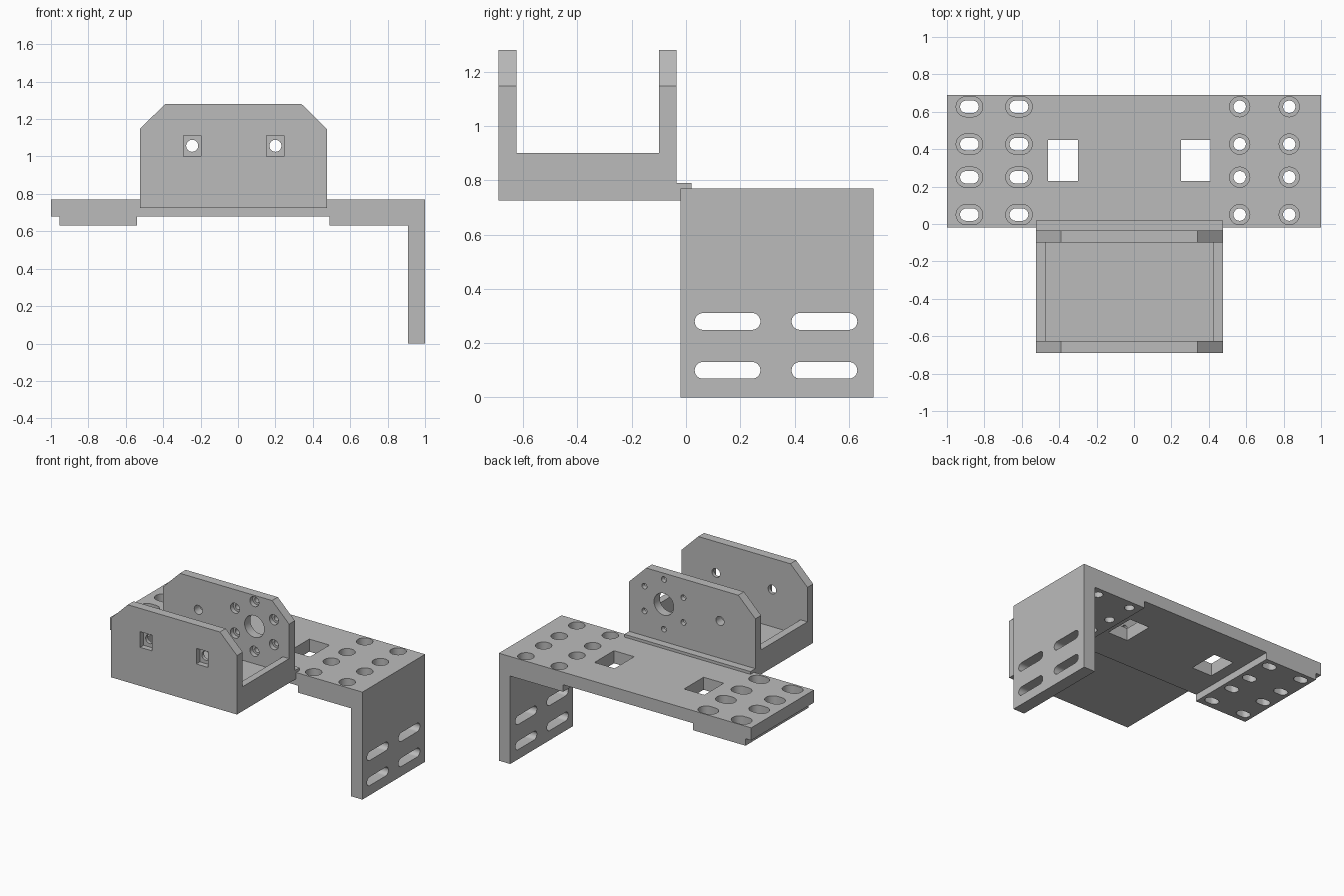
import bpy
import bmesh
import math

cube = bpy.data.objects.get("Cube")
if cube:
    bpy.data.objects.remove(cube, do_unlink=True)

grey = bpy.data.materials.new("plain grey")
grey.use_nodes = True
grey.diffuse_color = (0.5, 0.5, 0.5, 1)
grey.node_tree.nodes["Principled BSDF"].inputs["Base Color"].default_value = (0.5, 0.5, 0.5, 1)


def rect(u0, u1, v0, v1):
    return [(u0, v0), (u1, v0), (u1, v1), (u0, v1)]


def slot(u, v, r, half=0.0, steps=16):
    """Outline of a circle, or of a round-ended slot when half > 0."""
    points = []
    for side, start in ((1, -math.pi / 2), (-1, math.pi / 2)):
        count = steps + 1 if half else steps
        for i in range(count):
            a = start + math.pi * i / steps
            points.append((u + side * half + r * math.cos(a), v + r * math.sin(a)))
    return points


def prisms(name, axis, start, end, outlines):
    """One object holding every outline extruded along the axis."""
    place = {"x": lambda u, v, w: (w, u, v),
             "y": lambda u, v, w: (u, w, v),
             "z": lambda u, v, w: (u, v, w)}[axis]
    bm = bmesh.new()
    for outline in outlines:
        low = [bm.verts.new(place(u, v, start)) for u, v in outline]
        high = [bm.verts.new(place(u, v, end)) for u, v in outline]
        bm.faces.new(low)
        bm.faces.new(high)
        for i in range(len(low)):
            j = (i + 1) % len(low)
            bm.faces.new((low[i], low[j], high[j], high[i]))
    bmesh.ops.recalc_face_normals(bm, faces=bm.faces)
    mesh = bpy.data.meshes.new(name)
    bm.to_mesh(mesh)
    bm.free()
    mesh.materials.append(grey)
    obj = bpy.data.objects.new(name, mesh)
    bpy.context.collection.objects.link(obj)
    return obj


def cut(target, axis, start, end, outlines):
    """Remove the extruded outlines from the target."""
    cutter = prisms("cutter", axis, start, end, outlines)
    cutter.hide_render = True
    mod = target.modifiers.new("cut", "BOOLEAN")
    mod.operation = "DIFFERENCE"
    mod.solver = "EXACT"
    mod.object = cutter
    bpy.context.view_layer.objects.active = target
    bpy.ops.object.modifier_apply(modifier=mod.name)
    bpy.data.objects.remove(cutter, do_unlink=True)


# Mounting plate with thick end pads and a side flange
plate = prisms("mounting_plate", "y", -0.02, 0.69, [[
    (-1, 0.77), (-1, 0.68), (-0.955, 0.68), (-0.955, 0.63), (-0.54, 0.63), (-0.54, 0.68),
    (0.49, 0.68), (0.49, 0.63), (0.91, 0.63), (0.91, 0), (1, 0), (1, 0.77)]])

# Counterbored slots on one end, counterbored round holes on the other
rows = (0.05, 0.25, 0.427, 0.627)
columns = ((-0.88, 0.017), (-0.615, 0.017), (0.565, 0), (0.83, 0))
for radius, bottom in ((0.054, 0.70), (0.033, 0.5)):
    cut(plate, "z", bottom, 0.9,
        [slot(x, y, radius, half) for x, half in columns for y in rows])

# Rectangular windows in the plate, long slots in the flange
cut(plate, "z", 0.5, 0.9, [rect(x, x + 0.16, 0.23, 0.45) for x in (-0.46, 0.25)])
cut(plate, "x", 0.8, 1.1,
    [slot(y, z, 0.031, 0.09) for y in (0.153, 0.51) for z in (0.10, 0.28)])

# Motor cradle: two chamfered walls joined by a shallow tray
cradle = prisms("motor_cradle", "y", -0.69, -0.035, [[
    (-0.525, 0.725), (0.475, 0.725), (0.475, 1.147), (0.34, 1.28),
    (-0.39, 1.28), (-0.525, 1.147)]])
cut(cradle, "y", -0.625, -0.10, [[
    (-0.47, 0.79), (0.425, 0.79), (0.425, 0.90), (0.7, 0.90),
    (0.7, 1.4), (-0.7, 1.4), (-0.7, 0.90), (-0.47, 0.90)]])

# Front wall: square nut pockets with through holes
hole_x = (-0.245, 0.2)
hole_z = 1.057
cut(cradle, "y", -0.8, -0.65,
    [rect(x - 0.047, x + 0.047, hole_z - 0.056, hole_z + 0.056) for x in hole_x])
cut(cradle, "y", -0.8, -0.5, [slot(x, hole_z, 0.032) for x in hole_x])

# Rear wall: shaft hole, single hole and a ring of counterbored screw holes
cut(cradle, "y", -0.2, 0.1,
    [slot(hole_x[0], hole_z, 0.032), slot(hole_x[1], hole_z, 0.078)])
ring = [(hole_x[1] + 0.178 * math.sin(math.radians(60 * i)),
         hole_z + 0.178 * math.cos(math.radians(60 * i))) for i in range(6)]
cut(cradle, "y", -0.2, -0.068, [slot(x, z, 0.036) for x, z in ring])
cut(cradle, "y", -0.2, 0.1, [slot(x, z, 0.02) for x, z in ring])

# Tongue that joins the cradle to the plate
tongue = prisms("joining_tongue", "y", -0.035, 0.02, [rect(-0.525, 0.475, 0.725, 0.79)])

# Smooth the round holes while keeping edges sharp
bpy.ops.object.select_all(action="DESELECT")
for obj in (plate, cradle, tongue):
    obj.select_set(True)
bpy.context.view_layer.objects.active = plate
bpy.ops.object.shade_smooth_by_angle(angle=math.radians(30))
